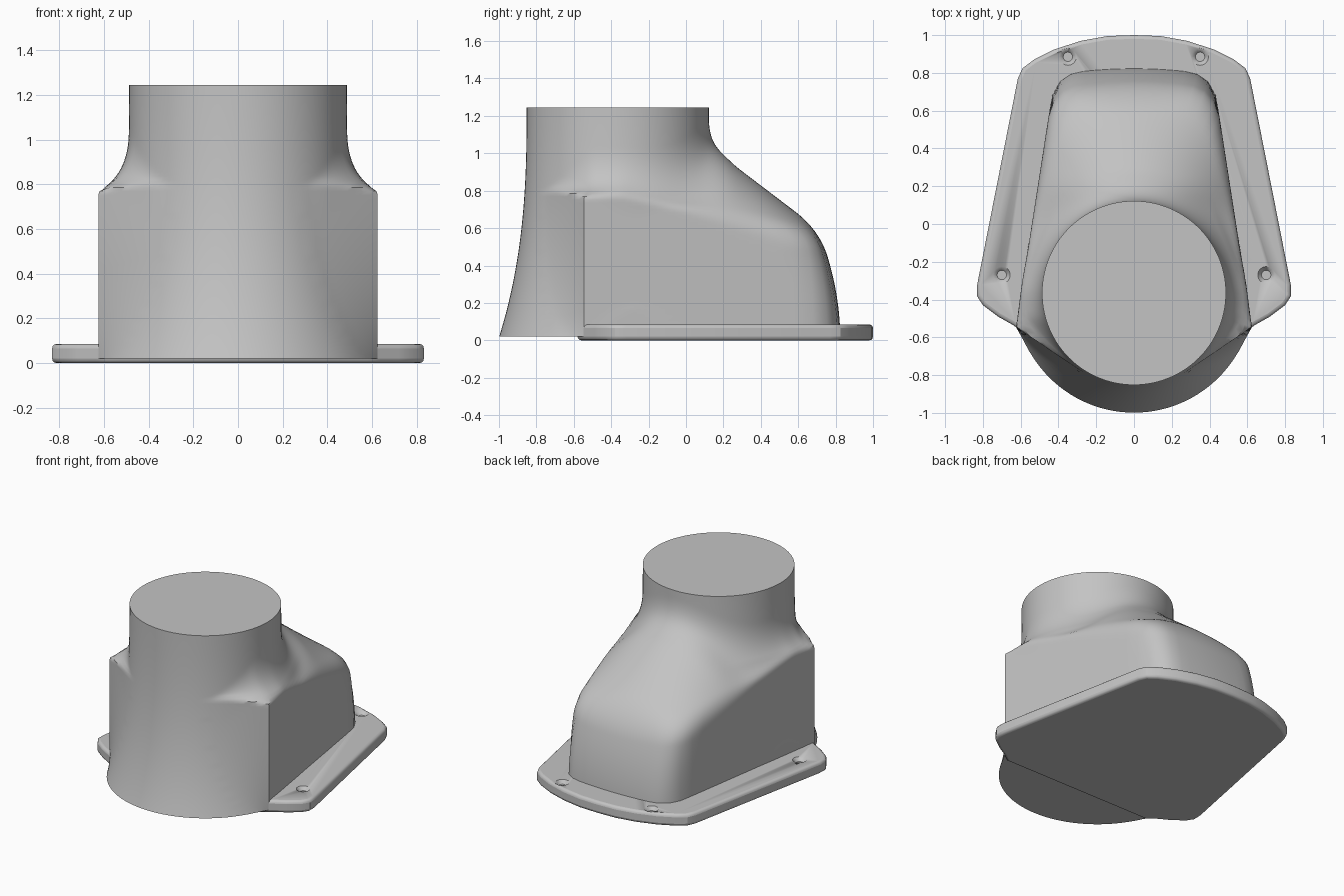
import bpy, bmesh, math
from mathutils import Matrix

cube = bpy.data.objects.get("Cube")
if cube:
    bpy.data.objects.remove(cube, do_unlink=True)

grey = bpy.data.materials.new("cast_grey")
grey.use_nodes = True
colour = (0.55, 0.55, 0.55, 1)
grey.diffuse_color = colour
grey.node_tree.nodes["Principled BSDF"].inputs["Base Color"].default_value = colour

AXIS_Y = -0.365          # centre line of the round neck
BOTTOM, TOP = 0.02, 1.245
SIDES, RINGS = 112, 72
CORNER = (0.625, 0.18)   # front corner of the side panel, from the neck axis


def smax(a, b, k):
    h = max(k - abs(a - b), 0) / k
    return max(a, b) + h * h * k / 4


def smin(a, b, k):
    return -smax(-a, -b, k)


def clamp(t):
    return min(max(t, 0), 1)


def column_radius(z):
    return 0.487 + 0.153 * (1 - z / TOP) ** 2.6


def body_distance(x, y, z):
    """Flared round column blended with a tapering, arched housing."""
    x = abs(x)
    radius = column_radius(z)
    # side walls trim both the column and the housing
    width = 0.625 - 0.155 * (y - AXIS_Y + CORNER[1])
    column = max(math.hypot(x, y - AXIS_Y) - radius, x - width)
    # front walls run from the panel corner to their tangent on the column
    reach = math.hypot(*CORNER)
    tangent = math.atan2(CORNER[1], CORNER[0]) + math.acos(min(radius / reach, 1))
    if math.atan2(AXIS_Y - y, x) > tangent:
        return column
    front = x * math.cos(tangent) - (y - AXIS_Y) * math.sin(tangent) - radius
    # bowed back wall
    back = y - (0.825 - 0.34 * z * z - 0.2 * x * x)
    housing = smax(x - width, back, 0.14)
    # arched sloping roof
    ridge = smin(0.95 + 0.2 * y, 0.98 - 0.76 * (y - 0.2), 0.06)
    eave = min(0.775, 0.775 - 0.2 * (y + 0.35), ridge)
    roof = ridge - (ridge - eave) * (x / max(width, 0.1)) ** 2
    housing = smax(housing, (z - roof) * 0.75, 0.02 + 0.06 * clamp(y / 0.6))
    housing = max(housing, front)
    blend = clamp((z - 0.5) / 0.3) * clamp((y + 0.75) / 0.25)
    return smin(column, housing, 0.005 + 0.16 * blend)


def surface_point(angle, z):
    c, s = math.cos(angle), math.sin(angle)
    near, far = 0.2, 1.5
    for _ in range(24):
        mid = (near + far) / 2
        if body_distance(c * mid, AXIS_Y + s * mid, z) < 0:
            near = mid
        else:
            far = mid
    return c * near, AXIS_Y + s * near, z


def loft(bm, loops):
    """Closed skin over a stack of point loops."""
    rings = [[bm.verts.new(p) for p in loop] for loop in loops]
    for low, high in zip(rings, rings[1:]):
        for j in range(len(low)):
            k = (j + 1) % len(low)
            bm.faces.new((low[j], low[k], high[k], high[j]))
    bm.faces.new(rings[0])
    bm.faces.new(rings[-1])


def add_object(name, bm, smooth_angle):
    bmesh.ops.recalc_face_normals(bm, faces=bm.faces)
    mesh = bpy.data.meshes.new(name)
    bm.to_mesh(mesh)
    bm.free()
    mesh.materials.append(grey)
    obj = bpy.data.objects.new(name, mesh)
    bpy.context.collection.objects.link(obj)
    bpy.ops.object.select_all(action='DESELECT')
    obj.select_set(True)
    bpy.context.view_layer.objects.active = obj
    bpy.ops.object.shade_smooth_by_angle(angle=math.radians(smooth_angle))
    return obj


# Duct body
bm = bmesh.new()
heights = [BOTTOM + (TOP - BOTTOM) * i / RINGS for i in range(RINGS + 1)]
loft(bm, [[surface_point(math.tau * j / SIDES, z) for j in range(SIDES)]
          for z in heights])
add_object("duct_body", bm, 35)

# Mounting flange: mirrored half outline with a rounded rim
half = [(0.14, 0.995), (0.28, 0.97), (0.42, 0.925), (0.53, 0.87), (0.59, 0.825),
        (0.615, 0.77), (0.83, -0.32), (0.832, -0.38), (0.8, -0.43),
        (0.72, -0.49), (0.64, -0.535), (0.58, -0.58)]
outline = [(0, 1.0)] + half + [(-x, y) for x, y in reversed(half)]
bm = bmesh.new()
loft(bm, [[(x, y, z) for x, y in outline] for z in (0, 0.085)])
flange = add_object("mounting_flange", bm, 25)
bevel = flange.modifiers.new("rounded_rim", 'BEVEL')
bevel.width = 0.02
bevel.segments = 3
bevel.limit_method = 'ANGLE'
bevel.angle_limit = math.radians(60)

# Shallow countersunk screw seats in the flange
bm = bmesh.new()
for x, y in ((0.7, -0.27), (0.35, 0.885)):
    for side in (-1, 1):
        bmesh.ops.create_cone(bm, cap_ends=True, segments=16, radius1=0.025,
                              radius2=0.065, depth=0.05,
                              matrix=Matrix.Translation((side * x, y, 0.085)))
cutter = add_object("screw_seat_cutter", bm, 30)
cutter.hide_render = True
cutter.hide_set(True)
seats = flange.modifiers.new("screw_seats", 'BOOLEAN')
seats.operation = 'DIFFERENCE'
seats.solver = 'EXACT'
seats.object = cutter
